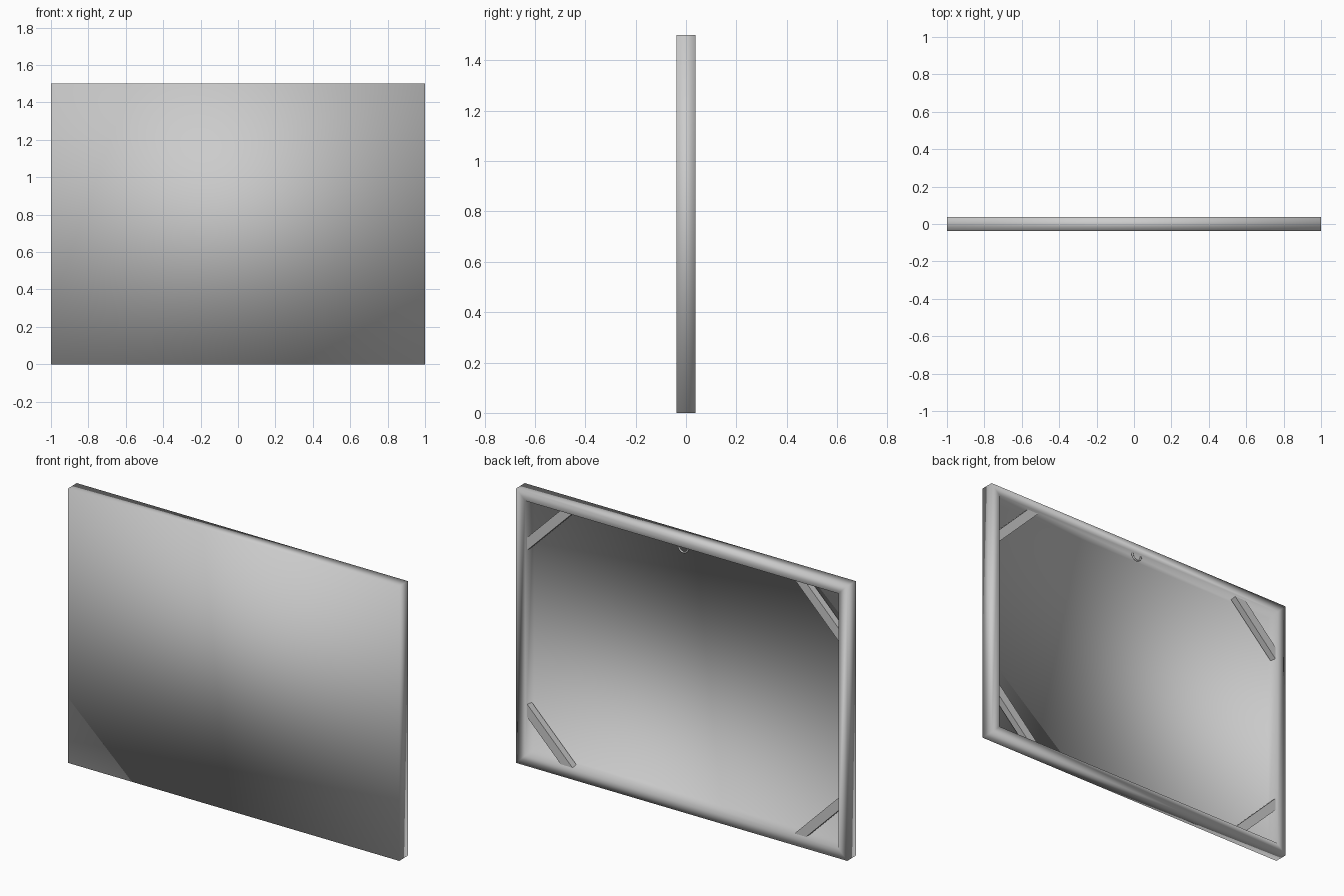
import bpy, bmesh, math
from mathutils import Matrix, Vector

cube = bpy.data.objects.get("Cube")
if cube:
    bpy.data.objects.remove(cube, do_unlink=True)

W, H, D = 1.0, 0.75, 0.037     # half width, half height, half depth

grey = bpy.data.materials.new("plain_grey")
grey.use_nodes = True
colour = (0.6, 0.6, 0.6, 1)
grey.diffuse_color = colour
grey.node_tree.nodes["Principled BSDF"].inputs["Base Color"].default_value = colour


def finish(name, bm, smooth=True):
    bmesh.ops.recalc_face_normals(bm, faces=bm.faces)
    for f in bm.faces:
        f.smooth = smooth
    me = bpy.data.meshes.new(name)
    bm.to_mesh(me)
    bm.free()
    me.materials.append(grey)
    ob = bpy.data.objects.new(name, me)
    bpy.context.collection.objects.link(ob)
    return ob


# Wrapped canvas: rectangles lofted from the front, round the rim, to the recessed back
bm = bmesh.new()
rings = []
for inset, y in [(0, -D), (0, D), (0.054, D), (0.06, -D + 0.006)]:
    w, h = W - inset, H - inset
    rings.append([bm.verts.new((sx * w, y, H + sz * h))
                  for sx, sz in ((-1, -1), (1, -1), (1, 1), (-1, 1))])
for a, b in zip(rings, rings[1:]):
    for i in range(4):
        j = (i + 1) % 4
        bm.faces.new((a[i], a[j], b[j], b[i]))
bm.faces.new(rings[0])
bm.faces.new(rings[-1])
finish("canvas_frame", bm)

# Diagonal corner braces, mitred into the rails
IN, OUT = 1.365, 1.435         # |x| + |z - H| along the two long edges
X, Z = W - 0.056, H - 0.056    # where the ends meet the rails
for side, sx in (("right", -1), ("left", 1)):
    for level, sz in (("lower", -1), ("upper", 1)):
        bm = bmesh.new()
        outline = [(X, IN - X), (X, OUT - X), (OUT - Z, Z), (IN - Z, Z)]
        base = bm.faces.new([bm.verts.new((sx * x, -0.015, H + sz * z))
                             for x, z in outline])
        ext = bmesh.ops.extrude_face_region(bm, geom=[base])
        moved = [v for v in ext["geom"] if isinstance(v, bmesh.types.BMVert)]
        bmesh.ops.translate(bm, verts=moved, vec=Vector((0, 0.037, 0)))
        finish(f"{level}_{side}_brace", bm, smooth=False)

# Small hanging loop below the top rail
curve = bpy.data.curves.new("hanging_loop", "CURVE")
curve.dimensions = "3D"
curve.bevel_depth = 0.005
curve.bevel_resolution = 2
spline = curve.splines.new("POLY")
spline.points.add(12)
for i, p in enumerate(spline.points):
    a = math.pi * (1 + i / 12)
    p.co = (0.03 * math.cos(a), 0.022, 1.447 + 0.035 * math.sin(a), 1)
curve.materials.append(grey)
loop = bpy.data.objects.new("hanging_loop", curve)
bpy.context.collection.objects.link(loop)
